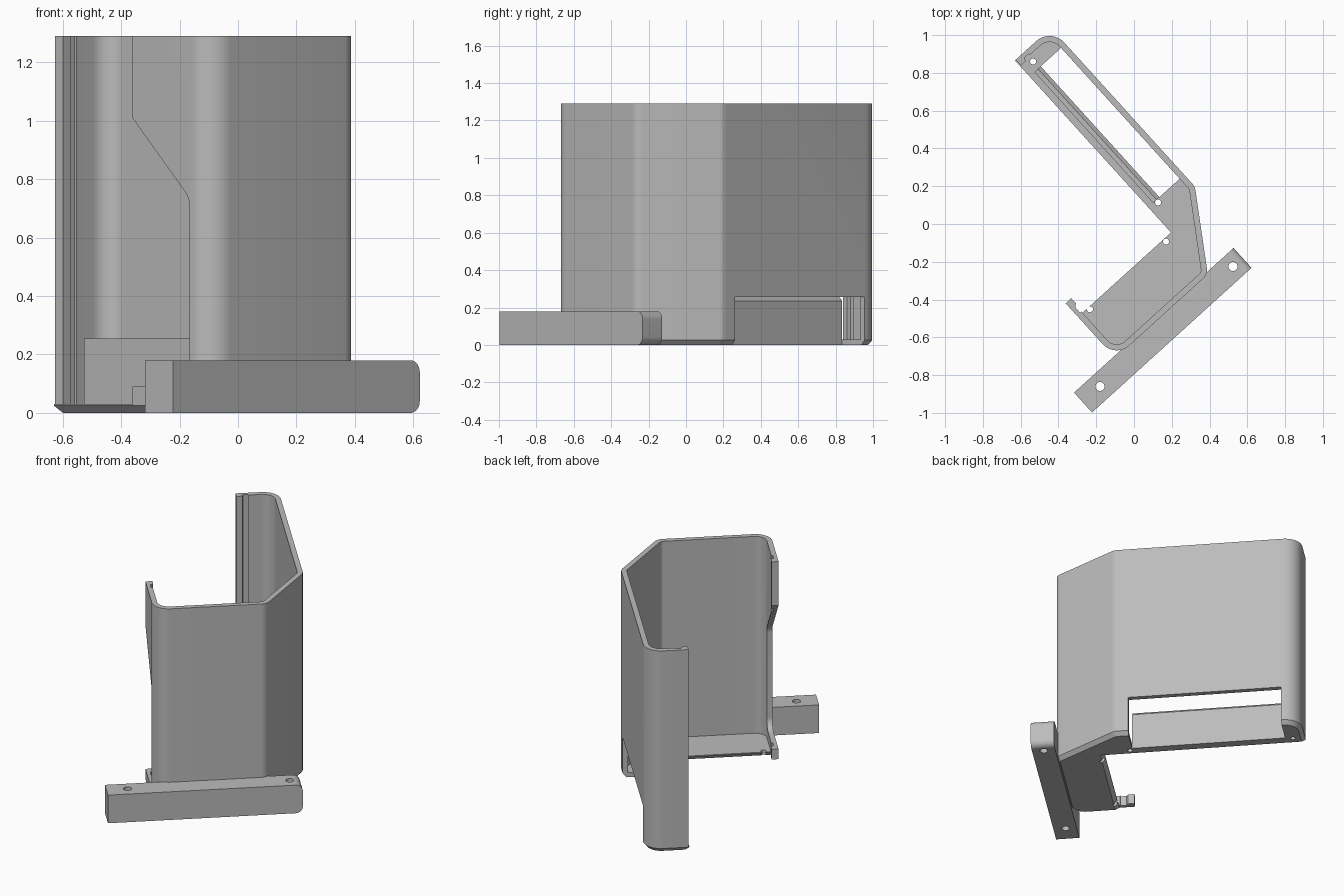
import bpy, bmesh
from math import pi, cos, sin, tan, radians
from mathutils import Vector, Matrix

cube = bpy.data.objects.get("Cube")
if cube:
    bpy.data.objects.remove(cube, do_unlink=True)

TURN = Matrix.Rotation(radians(42.2), 4, 'Z')   # whole bracket sits turned on its base
HEIGHT, FLOOR, CHAMFER, WALL = 1.29, 0.03, 0.025, 0.032

grey = bpy.data.materials.new("plain_grey")
grey.use_nodes = True
grey.diffuse_color = (0.5, 0.5, 0.5, 1)
grey.node_tree.nodes["Principled BSDF"].inputs["Base Color"].default_value = (0.5, 0.5, 0.5, 1)


def fillet(corners, steps=10):
    """Round each (x, y, radius) corner of a path; radius 0 stays sharp."""
    out, n = [], len(corners)
    for i, (x, y, r) in enumerate(corners):
        p = Vector((x, y))
        if r == 0:
            out.append(p)
            continue
        a = (Vector(corners[i - 1][:2]) - p).normalized()
        b = (Vector(corners[(i + 1) % n][:2]) - p).normalized()
        half = a.angle(b) / 2
        centre = p + (a + b).normalized() * (r / sin(half))
        start = p + a * (r / tan(half)) - centre
        sweep = pi - 2 * half
        if a.x * b.y - a.y * b.x > 0:
            sweep = -sweep
        for k in range(steps + 1):
            t = sweep * k / steps
            out.append(centre + Vector((start.x * cos(t) - start.y * sin(t),
                                        start.x * sin(t) + start.y * cos(t))))
    return out


def inset(points, t):
    """Mitred inward offset of a clockwise outline."""
    pts, out = [Vector(p[:2]) for p in points], []
    for i, p in enumerate(pts):
        d1 = (p - pts[i - 1]).normalized()
        d2 = (pts[(i + 1) % len(pts)] - p).normalized()
        n1, n2 = Vector((d1.y, -d1.x)), Vector((d2.y, -d2.x))
        out.append(p + (n1 + n2) * (t / (1 + n1.dot(n2))))
    return out


def loft(name, rings):
    bm = bmesh.new()
    loops = [[bm.verts.new(TURN @ Vector(p)) for p in ring] for ring in rings]
    for low, high in zip(loops, loops[1:]):
        for i in range(len(low)):
            bm.faces.new((low[i - 1], low[i], high[i], high[i - 1]))
    bm.faces.new(loops[0])
    bm.faces.new(loops[-1])
    bmesh.ops.recalc_face_normals(bm, faces=bm.faces)
    mesh = bpy.data.meshes.new(name)
    bm.to_mesh(mesh)
    bm.free()
    mesh.materials.append(grey)
    ob = bpy.data.objects.new(name, mesh)
    bpy.context.collection.objects.link(ob)
    return ob


def prism(name, pts, lo, hi, axis='z'):
    """Extrude a 2D outline along one axis of the turned frame."""
    place = {'z': lambda p, h: (p[0], p[1], h),
             'y': lambda p, h: (p[0], h, p[1]),
             'x': lambda p, h: (h, p[0], p[1])}[axis]
    return loft(name, [[place(p, h) for p in pts] for h in (lo, hi)])


def box(name, x0, x1, y0, y1, z0, z1):
    return prism(name, [(x0, y0), (x1, y0), (x1, y1), (x0, y1)], z0, z1)


def hole(x, y, r):
    ring = [(x + r * cos(k * pi / 12), y + r * sin(k * pi / 12)) for k in range(24)]
    return prism("hole_cutter", ring, -0.1, 0.24)


def activate(ob):
    bpy.ops.object.select_all(action='DESELECT')
    ob.select_set(True)
    bpy.context.view_layer.objects.active = ob


def cut(ob, cutters):
    activate(ob)
    for c in cutters:
        c.hide_render = True
        mod = ob.modifiers.new("cut", 'BOOLEAN')
        mod.operation, mod.solver, mod.object = 'DIFFERENCE', 'EXACT', c
        bpy.ops.object.modifier_apply(modifier=mod.name)
        bpy.data.objects.remove(c, do_unlink=True)


# Shared outline of the shell: end, far corner, two bends, near corner
bends = [(0.372, 1.065, 0.105), (0.372, -0.07, 0.07), (0.11, -0.46, 0.06), (-0.55, -0.46, 0.1)]
start, end = (0.12, 1.065, 0), (-0.55, -0.068, 0)


def slot_cutter():
    return box("slot_cutter", 0.195, 0.5, 0.015, 0.95, -0.1, 0.255)


# Shell wall, with a small hooked lip at both free ends
outer = fillet([start] + bends + [end])
core = inset([start] + bends + [end], WALL)[1:5]
inner_bends = [(p.x, p.y, b[2] - WALL) for p, b in zip(core, bends)]
far_lip = [(0.12, 1.023, 0), (0.155, 1.023, 0), (0.16, 1.042, 0), (0.19, 1.042, 0), (0.19, 1.033, 0)]
near_lip = [(-0.518, -0.155, 0), (-0.527, -0.155, 0), (-0.527, -0.118, 0),
            (-0.51, -0.105, 0), (-0.51, -0.068, 0)]
inner = fillet(far_lip + inner_bends + near_lip)
wall = prism("shell_wall", outer + inner[::-1], CHAMFER, HEIGHT)

# Opening through the near end of the wall, leaving a top flange and a foot
opening = fillet([(0.0, 1.074, 0), (-0.36, 0.735, 0.08), (-0.36, 0.09, 0.07), (0.0, 0.09, 0)])
cut(wall, [slot_cutter(), prism("opening_cutter", opening, -0.7, -0.4, 'x')])

# Floor with a chamfered underside
rim = fillet([(0.115, 1.065, 0)] + bends + [(-0.55, -0.165, 0), (0.115, -0.165, 0)])
floor = loft("floor", [[(p.x, p.y, z) for p in ring] for ring, z in
                       ((inset(rim, 0.022), 0), (rim, CHAMFER), (rim, FLOOR))])
cut(floor, [slot_cutter()] + [hole(x, y, 0.016) for x, y in
            ((0.182, 0.996), (0.171, -0.001), (0.063, -0.183), (-0.476, -0.178))])

# Low upright plate beside the slot, chamfered along the top
plate = prism("low_plate", [(0.15, 0.01), (0.195, 0.01), (0.195, 0.235), (0.175, 0.255), (0.15, 0.255)],
              0.015, 0.95, 'y')

# Mounting bar with one rounded end and two screw holes
bar_side = fillet([(-0.835, 0, 0), (-0.835, 0.18, 0), (0.305, 0.18, 0.042), (0.305, 0, 0.042)])
bar = prism("mounting_bar", bar_side, -0.59, -0.448, 'y')
cut(bar, [hole(0.237, -0.519, 0.024), hole(-0.711, -0.516, 0.024)])

for part in (wall, floor, plate, bar):
    activate(part)
    bpy.ops.object.shade_smooth_by_angle(angle=radians(30))
